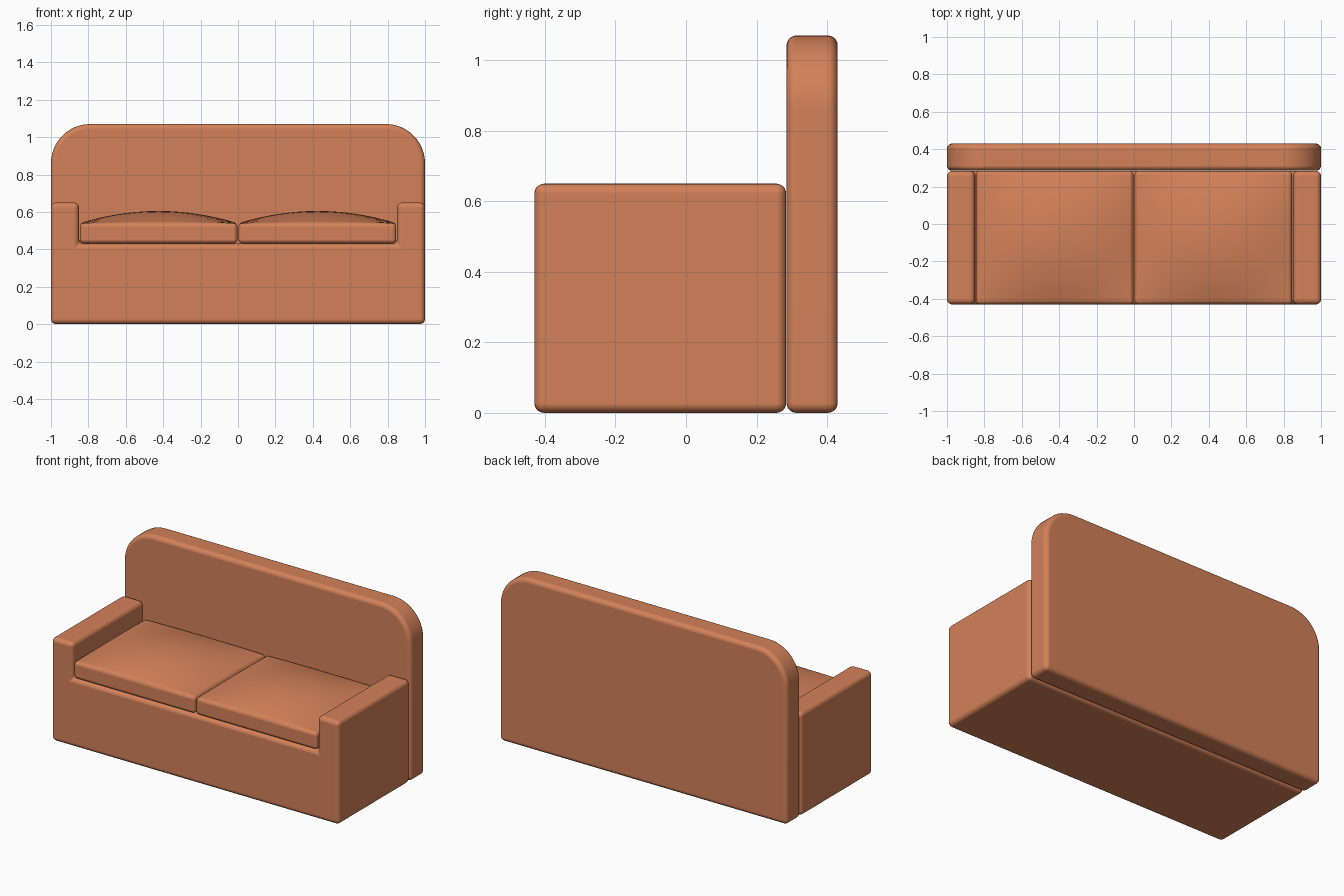
import bpy, bmesh, math

if "Cube" in bpy.data.objects:
    bpy.data.objects.remove(bpy.data.objects["Cube"])

mat = bpy.data.materials.new("terracotta_fabric")
mat.diffuse_color = (0.65, 0.22, 0.10, 1)
mat.use_nodes = True
mat.node_tree.nodes["Principled BSDF"].inputs["Base Color"].default_value = mat.diffuse_color


def finish(name, bm, bevel):
    bmesh.ops.recalc_face_normals(bm, faces=bm.faces)
    for f in bm.faces:
        f.smooth = True
    mesh = bpy.data.meshes.new(name)
    bm.to_mesh(mesh)
    bm.free()
    mesh.materials.append(mat)
    obj = bpy.data.objects.new(name, mesh)
    bpy.context.collection.objects.link(obj)
    mod = obj.modifiers.new("rounded_edges", "BEVEL")
    mod.width = bevel
    mod.segments = 5
    mod.limit_method = "ANGLE"
    mod.angle_limit = math.radians(40)
    mod.harden_normals = True
    return obj


def prism(name, profile, y0, y1, bevel):
    """Extrude an XZ outline from y0 to y1."""
    bm = bmesh.new()
    face = bm.faces.new([bm.verts.new((x, y0, z)) for x, z in profile])
    ext = bmesh.ops.extrude_face_region(bm, geom=[face], use_keep_orig=True)
    for v in ext["geom"]:
        if isinstance(v, bmesh.types.BMVert):
            v.co.y = y1
    return finish(name, bm, bevel)


def cushion(name, x0, x1, y0, y1, z0, z1, crown, cuts=14):
    """Box whose top swells into a shallow dome."""
    bm = bmesh.new()
    bmesh.ops.create_cube(bm, size=1)
    for axis in range(2):
        for i in range(1, cuts):
            co, no = [0, 0, 0], [0, 0, 0]
            co[axis], no[axis] = i / cuts - 0.5, 1
            geom = bm.verts[:] + bm.edges[:] + bm.faces[:]
            bmesh.ops.bisect_plane(bm, geom=geom, plane_co=co, plane_no=no)
    for v in bm.verts:
        u, w, top = v.co.x * 2, v.co.y * 2, v.co.z > 0
        v.co.x = (x0 + x1) / 2 + u * (x1 - x0) / 2
        v.co.y = (y0 + y1) / 2 + w * (y1 - y0) / 2
        v.co.z = z1 + crown * (1 - u * u) * (1 - w * w) if top else z0
    return finish(name, bm, 0.022)


# Base and both arms as one U-shaped block
half = [(1, 0), (1, 0.65), (0.85, 0.65), (0.85, 0.43)]
prism("base_and_arms", half + [(-x, z) for x, z in reversed(half)], -0.43, 0.284, 0.028)

# Backrest with large rounded top corners
R = 0.21
arc = [(1 - R + R * math.cos(a), 1.07 - R + R * math.sin(a))
       for a in (math.pi / 2 * i / 12 for i in range(13))]
right = [(1, 0)] + arc
prism("backrest", right + [(-x, z) for x, z in reversed(right)], 0.285, 0.43, 0.028)

# Two seat cushions
for side, x0, x1 in (("left", -0.846, -0.003), ("right", 0.003, 0.846)):
    cushion(f"seat_cushion_{side}", x0, x1, -0.43, 0.284, 0.432, 0.54, 0.065)
